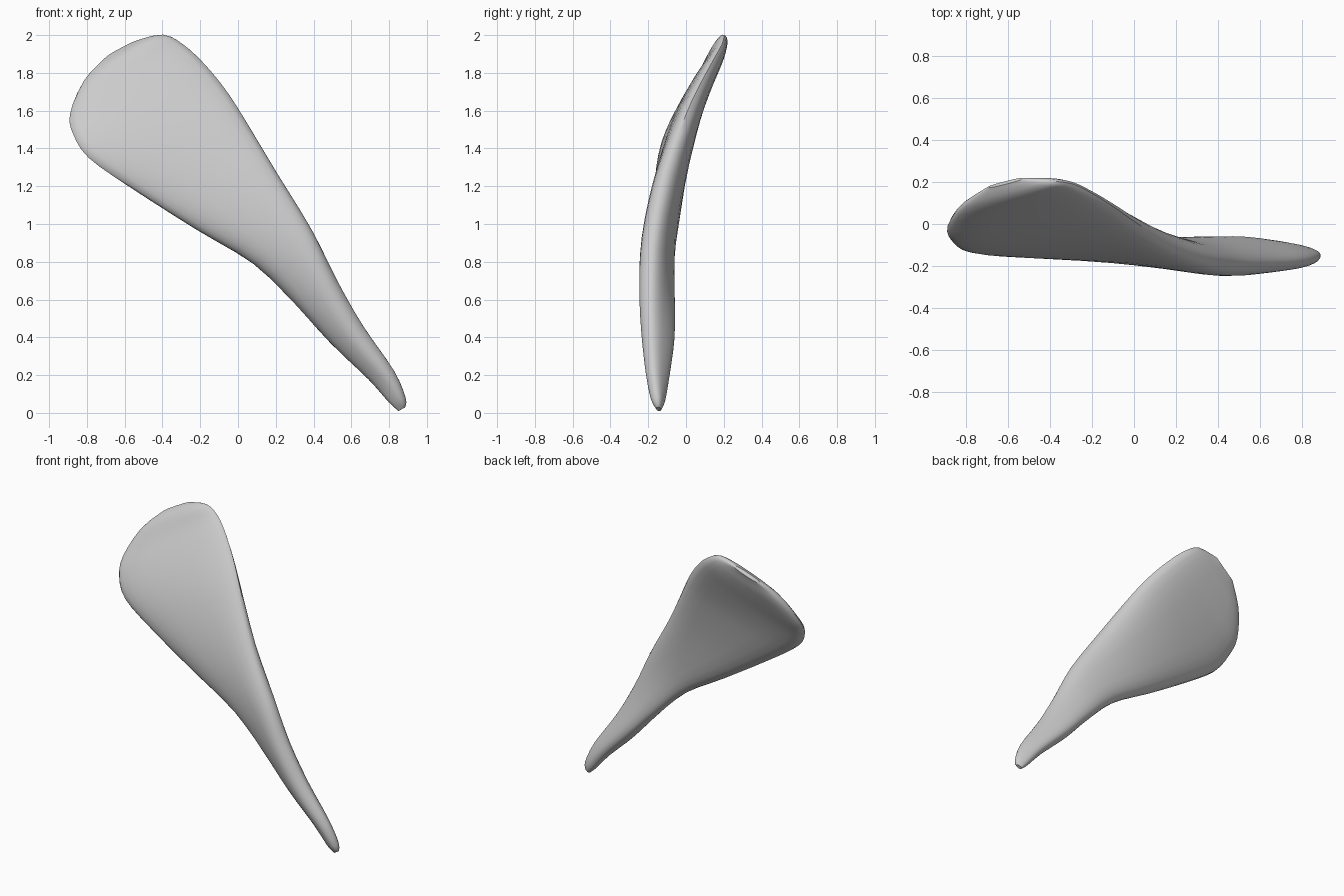
import bpy, bmesh, math
from mathutils import Vector

cube = bpy.data.objects.get("Cube")
if cube:
    bpy.data.objects.remove(cube, do_unlink=True)

grey = bpy.data.materials.new("soft grey")
grey.use_nodes = True
grey.diffuse_color = (0.6, 0.6, 0.6, 1)
grey.node_tree.nodes["Principled BSDF"].inputs["Base Color"].default_value = (0.6, 0.6, 0.6, 1)

# Stations down the blade: upper edge xyz, lower edge xyz, front bulge, back bulge
STATIONS = [
    (-.53, .218, 1.97, -.70, .175, 1.88, .012, .012),
    (-.39, .205, 2.0, -.82, .09, 1.75, .035, .045),
    (-.29, .19, 1.95, -.89, -.01, 1.58, .04, .055),
    (-.19, .14, 1.86, -.87, -.08, 1.47, .045, .07),
    (-.08, .07, 1.73, -.79, -.125, 1.35, .05, .085),
    (.02, .0, 1.58, -.58, -.135, 1.20, .06, .095),
    (.20, -.11, 1.28, -.22, -.125, .97, .07, .095),
    (.39, -.18, .97, .08, -.11, .79, .08, .075),
    (.52, -.205, .70, .31, -.085, .58, .085, .06),
    (.66, -.205, .45, .50, -.075, .385, .08, .05),
    (.82, -.19, .22, .70, -.10, .185, .055, .04),
    (.885, -.165, .08, .80, -.125, .06, .035, .03),
    (.885, -.15, .03, .85, -.14, .01, .012, .012),
]
STEPS, SIDES = 3, 24


def spline(a, b, c, d, t):
    return [0.5 * (2 * q + (r - p) * t + (2 * p - 5 * q + 4 * r - s) * t * t
                   + (3 * q - p - 3 * r + s) * t ** 3) for p, q, r, s in zip(a, b, c, d)]


def power(value, exponent):
    return math.copysign(abs(value) ** exponent, value)


# Smooth the stations along the length
rows = []
last = len(STATIONS) - 1
for i in range(last):
    a, d = STATIONS[max(i - 1, 0)], STATIONS[min(i + 2, last)]
    rows += [spline(a, STATIONS[i], STATIONS[i + 1], d, k / STEPS) for k in range(STEPS)]
rows.append(STATIONS[last])
edges = [(Vector(r[:3]), Vector(r[3:6])) for r in rows]
mids = [(u + l) / 2 for u, l in edges]

# Loft one closed skin through flattened, twisting sections
bm = bmesh.new()
rings = []
for i, row in enumerate(rows):
    upper, lower = edges[i]
    along = mids[min(i + 1, len(mids) - 1)] - mids[max(i - 1, 0)]
    half = (upper - lower) / 2
    normal = half.cross(along).normalized()
    ring = []
    for k in range(SIDES):
        angle = math.tau * k / SIDES
        c, s = math.cos(angle), math.sin(angle)
        depth = row[7] if s > 0 else row[6]
        ring.append(bm.verts.new(mids[i] + half * power(c, .75) + normal * power(s, .9) * depth))
    rings.append(ring)
for r, q in zip(rings, rings[1:]):
    for k in range(SIDES):
        j = (k + 1) % SIDES
        bm.faces.new((r[k], r[j], q[j], q[k]))
bm.faces.new(rings[0])
bm.faces.new(rings[-1])
bmesh.ops.recalc_face_normals(bm, faces=bm.faces)

mesh = bpy.data.meshes.new("blade")
bm.to_mesh(mesh)
bm.free()
mesh.materials.append(grey)
blade = bpy.data.objects.new("blade", mesh)
bpy.context.collection.objects.link(blade)
bpy.context.view_layer.objects.active = blade
blade.select_set(True)
bpy.ops.object.shade_smooth_by_angle(angle=math.radians(40))
